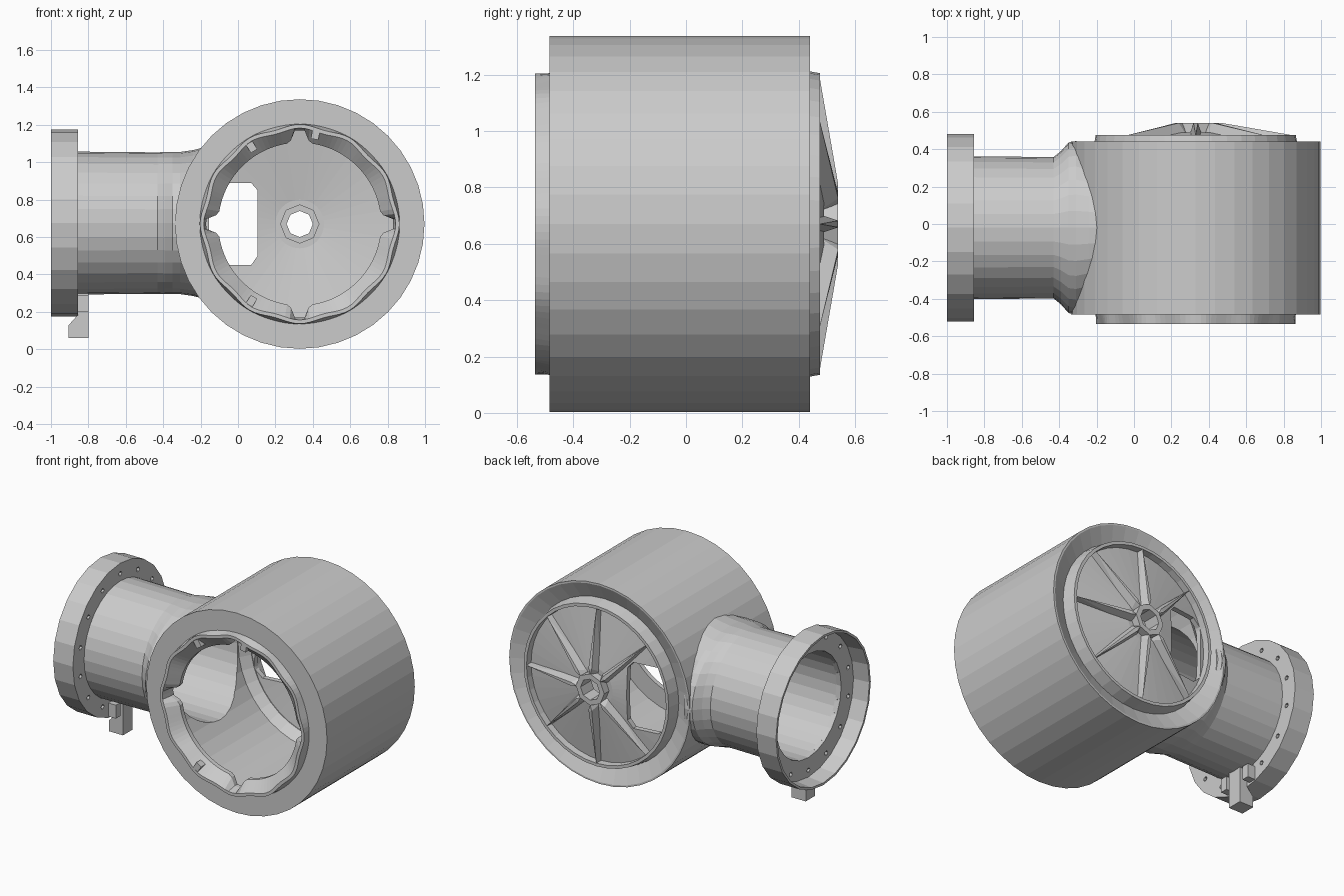
import bpy, bmesh
from math import sin, cos, pi, tau, radians

if "Cube" in bpy.data.objects:
    bpy.data.objects.remove(bpy.data.objects["Cube"])

CX, CZ = 0.33, 0.67      # drum axis (runs along y)
NY, NZ = -0.02, 0.675    # neck axis (runs along x)


def make(name, bm):
    bmesh.ops.recalc_face_normals(bm, faces=bm.faces)
    me = bpy.data.meshes.new(name)
    bm.to_mesh(me)
    bm.free()
    ob = bpy.data.objects.new(name, me)
    bpy.context.collection.objects.link(ob)
    return ob


def lathe(name, profile, axis, n, notch=None):
    """Closed ring from (radius, position[, y stretch]) points; notch edits a radius by angle."""
    bm = bmesh.new()
    rings = []
    for i in range(n):
        a = tau * i / n
        ring = []
        for k, p in enumerate(profile):
            r, h = p[0], p[1]
            s = p[2] if len(p) > 2 else 1
            if notch:
                r = notch(k, r, a)
            if axis == 'y':
                co = (CX + r * cos(a), h, CZ + r * sin(a))
            else:
                co = (h, NY + s * r * cos(a), NZ + r * sin(a))
            ring.append(bm.verts.new(co))
        rings.append(ring)
    m = len(profile)
    for i in range(n):
        A, B = rings[i], rings[(i + 1) % n]
        for k in range(m):
            bm.faces.new((A[k], A[(k + 1) % m], B[(k + 1) % m], B[k]))
    return make(name, bm)


def prism(name, pts, lo, hi, place):
    """Extrude a 2D outline between lo and hi; place maps (u, v, depth) to xyz."""
    bm = bmesh.new()
    a = [bm.verts.new(place(u, v, lo)) for u, v in pts]
    b = [bm.verts.new(place(u, v, hi)) for u, v in pts]
    n = len(pts)
    bm.faces.new(a)
    bm.faces.new(b[::-1])
    for i in range(n):
        bm.faces.new((a[i], a[(i + 1) % n], b[(i + 1) % n], b[i]))
    return make(name, bm)


def circle(cu, cv, r, n):
    return [(cu + r * cos(tau * i / n), cv + r * sin(tau * i / n)) for i in range(n)]


along_x = lambda u, v, d: (d, u, v)
along_y = lambda u, v, d: (u, d, v)


def cut(ob, *cutters):
    for c in cutters:
        c.hide_render = True
        mod = ob.modifiers.new("cut", 'BOOLEAN')
        mod.operation = 'DIFFERENCE'
        mod.solver = 'EXACT'
        mod.object = c
        bpy.context.view_layer.objects.active = ob
        bpy.ops.object.modifier_apply(modifier=mod.name)
        bpy.data.objects.remove(c, do_unlink=True)


# Drum shell with inward-sloping rear rim and thin raised rear lip
drum = lathe("drum", [(0.667, -0.485), (0.667, 0.44), (0.655, 0.44), (0.55, 0.39),
                      (0.535, 0.475), (0.515, 0.475), (0.51, 0.39), (0.56, 0.33),
                      (0.56, -0.44), (0.51, -0.44), (0.51, -0.485)], 'y', 40)
cut(drum, prism("bore_cutter", circle(NY, NZ, 0.345, 32), -1.2, 0.1, along_x))


# Front ring: wavy-edged opening with four deep notches
def ring_notch(k, r, a):
    d = abs((a + pi / 4) % (pi / 2) - pi / 4)      # angle from nearest notch
    if k in (3, 4):
        return 0.50 if d < 0.06 else (0.45 if d < 0.12 else r)
    if k in (1, 2):
        return r + 0.008 * cos(12 * a)
    return r


lathe("front_ring", [(0.535, -0.48), (0.525, -0.535), (0.505, -0.535),
                     (0.435, -0.47), (0.435, -0.44), (0.53, -0.44)], 'y', 120, ring_notch)

# Small locking blocks on the front ring
for deg in (80, 122, 238):
    a = radians(deg)
    c, s = cos(a), sin(a)
    pts = [(CX + r * c - t * s, CZ + r * s + t * c)
           for r, t in ((0.46, -0.02), (0.51, -0.02), (0.51, 0.02), (0.46, 0.02))]
    prism("lock_block", pts, -0.535, -0.46, along_y)

# Conical back plate with a D-shaped window beside the neck
plate = lathe("back_plate", [(0.515, 0.43), (0.13, 0.49), (0.07, 0.49),
                             (0.07, 0.455), (0.13, 0.455), (0.515, 0.395)], 'y', 40)
cut(plate, prism("window_cutter", [(-0.155, 0.50), (-0.10, 0.45), (0.07, 0.45), (0.105, 0.50),
                                   (0.105, 0.85), (0.07, 0.89), (-0.10, 0.89),
                                   (-0.155, 0.84)],
                 0.2, 0.7, along_y))

# Hub and tapered radial ribs on the back
lathe("hub", [(0.105, 0.43), (0.105, 0.54), (0.07, 0.54), (0.07, 0.43)], 'y', 8)
for i in range(8):
    if i == 4:
        continue                                   # window side has no rib
    a = tau * i / 8
    bm = bmesh.new()
    for r, t, y in ((0.10, -0.035, 0.47), (0.10, 0.035, 0.47), (0.14, 0.012, 0.54),
                    (0.14, -0.012, 0.54), (0.10, 0, 0.54), (0.515, -0.006, 0.41),
                    (0.515, 0.006, 0.41), (0.515, 0, 0.475)):
        bm.verts.new((CX + r * cos(a) - t * sin(a), y, CZ + r * sin(a) + t * cos(a)))
    bmesh.ops.convex_hull(bm, input=bm.verts)
    make("rib", bm)

# Neck tube flaring sideways into the drum
neck = lathe("neck", [(0.382, -0.87), (0.378, -0.43), (0.38, -0.39, 1.08), (0.38, -0.35, 1.2),
                      (0.38, -0.31, 1.22), (0.39, -0.24, 1.12), (0.40, -0.2, 1.04),
                      (0.40, -0.12), (0.345, -0.12), (0.345, -0.87)], 'x', 32)
cut(neck, prism("drum_cutter", circle(CX, CZ, 0.62, 40), -0.7, 0.7, along_y))

# End flange: thin bolted plate with an outward rim
flange = lathe("flange", [(0.50, -0.855), (0.50, -1.0), (0.485, -1.0), (0.475, -0.89),
                          (0.345, -0.89), (0.345, -0.855)], 'x', 24)
cut(flange, *[prism("bolt_cutter",
                    circle(NY + 0.43 * cos(tau * (i + 0.5) / 14),
                           NZ + 0.43 * sin(tau * (i + 0.5) / 14), 0.016, 6),
                    -0.95, -0.8, along_x) for i in range(14)])

# Latch tab under the flange with a cheek on each side
prism("latch_tab", [(-0.86, 0.30), (-0.80, 0.30), (-0.80, 0.06), (-0.905, 0.06),
                    (-0.905, 0.13), (-0.86, 0.18)], NY - 0.05, NY + 0.05, along_y)
for s in (-1, 1):
    prism("latch_cheek", [(-0.86, 0.29), (-0.80, 0.29), (-0.80, 0.20), (-0.86, 0.20)],
          NY + s * 0.10 - 0.025, NY + s * 0.10 + 0.025, along_y)
